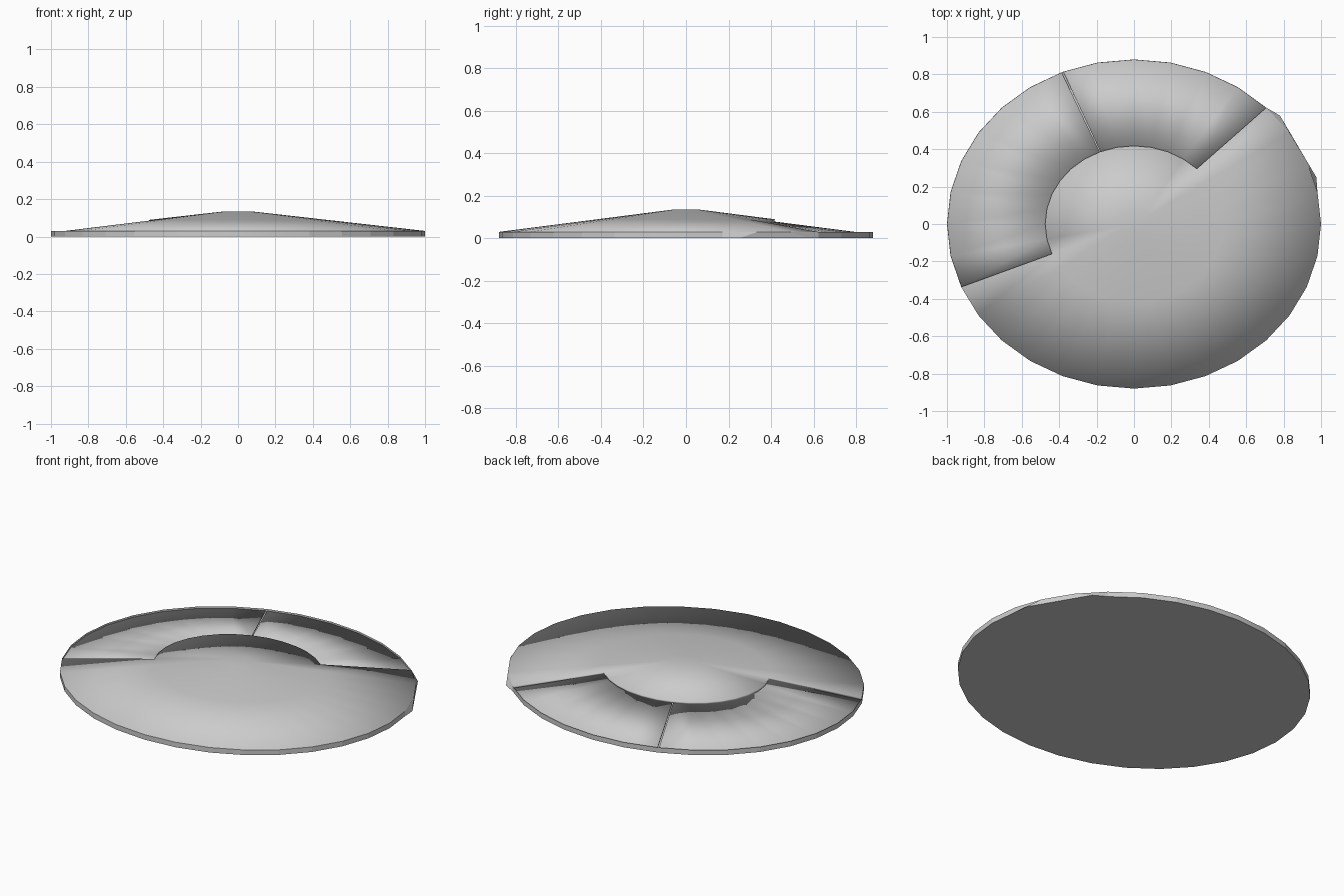
import bpy, math

if "Cube" in bpy.data.objects:
    bpy.data.objects.remove(bpy.data.objects["Cube"])

SIDES = 32
STEP = 2 * math.pi / SIDES
RX, RY = 1.0, 0.88
R_TOP, R_MID = 0.07, 0.475
Z_RIM, Z_APEX = 0.03, 0.135
DROP = 0.011


def cone_z(r):
    return Z_APEX + (Z_RIM - Z_APEX) * (r - R_TOP) / (1 - R_TOP)


def pt(i, r, z):
    return (RX * r * math.cos(i * STEP), RY * r * math.sin(i * STEP), z)


def make(name, verts, faces, thick=0):
    mesh = bpy.data.meshes.new(name)
    mesh.from_pydata(verts, [], faces)
    mesh.validate()
    ob = bpy.data.objects.new(name, mesh)
    bpy.context.collection.objects.link(ob)
    bpy.context.view_layer.objects.active = ob
    bpy.ops.object.select_all(action='DESELECT')
    ob.select_set(True)
    if thick:
        sol = ob.modifiers.new("thickness", 'SOLIDIFY')
        sol.thickness = thick
        sol.offset = -1
    bpy.ops.object.shade_smooth_by_angle(angle=math.radians(10))
    return ob


# Low base tray: closed floor and upright rim, with one flattened corner
bottom = [pt(i, 1, 0) for i in range(SIDES)]
bottom[3] = (0.78, 0.58, 0)
bottom[2] = (0.975, 0.25, 0)
top = [pt(i, 1, Z_RIM) for i in range(SIDES)]
faces = [tuple(reversed(range(SIDES)))]
for i in range(SIDES):
    j = (i + 1) % SIDES
    faces.append((i, j, SIDES + j, SIDES + i))
make("base_rim", bottom + top, faces)

# Shallow cone cover: full centre, outer band left open behind the panels
FIRST, SPLIT, LAST = 4, 10, 18
verts = [pt(i, r, cone_z(r)) for r in (R_TOP, R_MID, 1) for i in range(SIDES)]
faces = [tuple(range(SIDES))]
for ring in range(2):
    a, b = ring * SIDES, (ring + 1) * SIDES
    for i in range(SIDES):
        if ring == 1 and FIRST <= i < LAST:
            continue
        j = (i + 1) % SIDES
        faces.append((a + i, b + i, b + j, a + j))
make("cone_cover", verts, faces, DROP + 0.002)


# Two sunken panels with a narrow seam between them
def panel(name, start, end):
    idx = [start] + list(range(math.ceil(start + 0.1), math.floor(end - 0.1) + 1)) + [end]
    n = len(idx)
    v = [pt(i, r, cone_z(r) - DROP) for r in (R_MID, 0.999) for i in idx]
    f = [(k, n + k, n + k + 1, k + 1) for k in range(n - 1)]
    make(name, v, f, 0.008)


GAP = 0.025
panel("right_panel", FIRST, SPLIT - GAP)
panel("left_panel", SPLIT + GAP, LAST)
